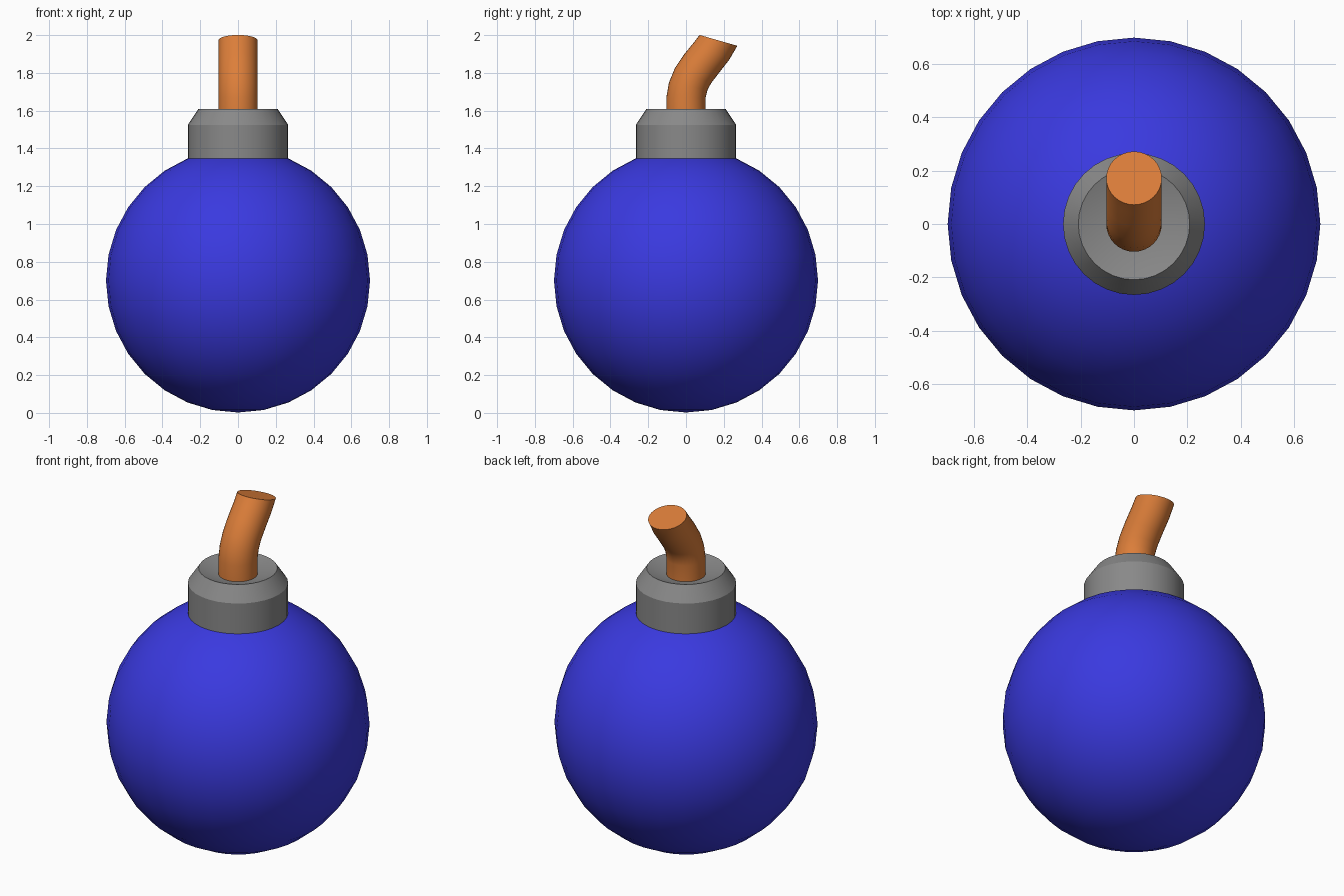
import bpy, bmesh, math
from mathutils import Matrix, Vector

SIDES = 32

cube = bpy.data.objects.get("Cube")
if cube:
    bpy.data.objects.remove(cube, do_unlink=True)


def material(name, rgb):
    mat = bpy.data.materials.new(name)
    mat.use_nodes = True
    mat.diffuse_color = (*rgb, 1)
    mat.node_tree.nodes["Principled BSDF"].inputs["Base Color"].default_value = (*rgb, 1)
    return mat


def loft(name, rings, mat, cap_start=False, cap_end=False):
    """Bridge circles given as (y, z, radius, tilt in degrees towards +y)."""
    bm = bmesh.new()
    loops = []
    for y, z, radius, tilt in rings:
        turn = Matrix.Rotation(math.radians(-tilt), 3, 'X')
        loop = []
        for i in range(SIDES):
            a = math.tau * i / SIDES
            point = turn @ Vector((radius * math.cos(a), radius * math.sin(a), 0))
            loop.append(bm.verts.new(point + Vector((0, y, z))))
        loops.append(loop)
    for low, high in zip(loops, loops[1:]):
        for i in range(SIDES):
            j = (i + 1) % SIDES
            bm.faces.new((low[i], low[j], high[j], high[i]))
    if cap_start:
        bm.faces.new(loops[0][::-1])
    if cap_end:
        bm.faces.new(loops[-1])
    bmesh.ops.remove_doubles(bm, verts=bm.verts[:], dist=0.0001)
    mesh = bpy.data.meshes.new(name)
    bm.to_mesh(mesh)
    bm.free()
    mesh.materials.append(mat)
    obj = bpy.data.objects.new(name, mesh)
    bpy.context.collection.objects.link(obj)
    smooth(obj)
    return obj


def smooth(obj):
    bpy.ops.object.select_all(action='DESELECT')
    obj.select_set(True)
    bpy.context.view_layer.objects.active = obj
    bpy.ops.object.shade_smooth_by_angle(angle=math.radians(30))


blue = material("blue shell", (0.042, 0.041, 0.74))
grey = material("grey metal", (0.25, 0.25, 0.25))
orange = material("orange cord", (0.72, 0.21, 0.042))

# Round body
bpy.ops.mesh.primitive_uv_sphere_add(segments=SIDES, ring_count=16, radius=0.699,
                                     location=(0, 0, 0.701))
body = bpy.context.object
body.name = "round_body"
body.data.materials.append(blue)
smooth(body)

# Neck collar with chamfered rim and dished top
collar = [(0.266, 1.345), (0.266, 1.525), (0.209, 1.61), (0.0, 1.545)]
loft("neck_collar", [(0, z, r, 0) for r, z in collar], grey)

# Bent fuse leaning to the back
fuse_path = [(0, 1.55, 0), (0, 1.67, 0), (0.012, 1.73, 10), (0.037, 1.785, 22),
             (0.083, 1.85, 30), (0.135, 1.915, 27), (0.172, 1.972, 16)]
loft("fuse", [(y, z, 0.104, tilt) for y, z, tilt in fuse_path], orange,
     cap_start=True, cap_end=True)
